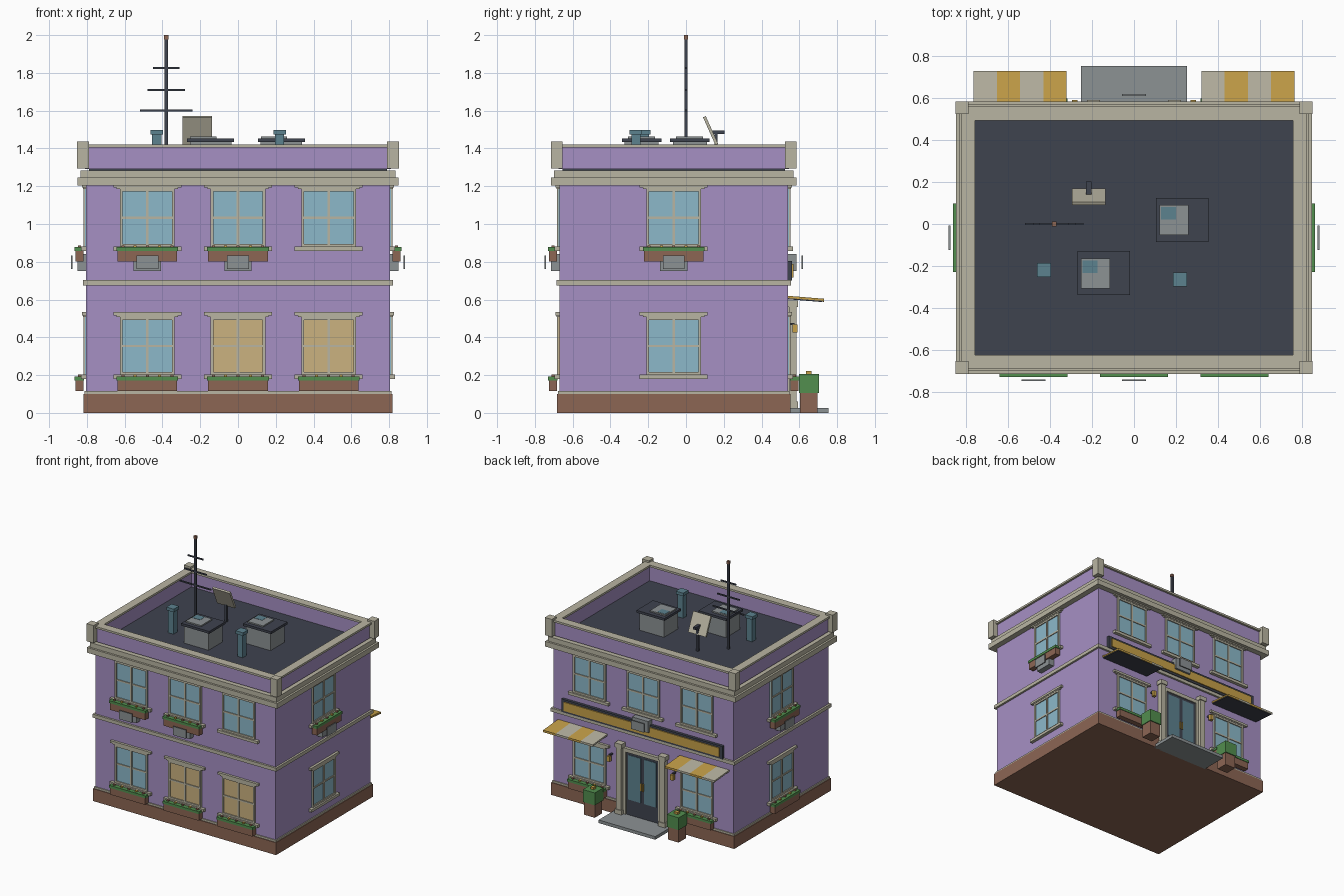
import bpy, bmesh
from mathutils import Matrix, Vector

if "Cube" in bpy.data.objects:
    bpy.data.objects.remove(bpy.data.objects["Cube"])

def lin(c):
    c /= 255
    return c / 12.92 if c <= 0.04045 else ((c + 0.055) / 1.055) ** 2.4

PALETTE = {
    "wall_purple": (166, 144, 196), "trim_cream": (185, 181, 162),
    "brick_brown": (140, 102, 84), "glass_blue": (140, 185, 202),
    "lit_window": (203, 178, 128), "slate_dark": (63, 67, 79),
    "metal_grey": (140, 146, 148), "leaf_green": (82, 142, 78),
    "gold": (198, 160, 72), "vent_teal": (92, 130, 143)}
MATS = {}
for n, rgb in PALETTE.items():
    MATS[n] = bpy.data.materials.new(n)
    MATS[n].diffuse_color = (*[lin(c) for c in rgb], 1)
WALL, TRIM, BRICK, GLASS, LIT, DARK, GREY, GREEN, GOLD, TEAL = PALETTE

def part(name, boxes):
    """One object from boxes: (material, x0, x1, y0, y1, z0, z1[, tilt about x])."""
    bm, me = bmesh.new(), bpy.data.meshes.new(name)
    used = []
    for mat, x0, x1, y0, y1, z0, z1, *tilt in boxes:
        if mat not in used:
            used.append(mat)
            me.materials.append(MATS[mat])
        m = Matrix.Translation(((x0 + x1) / 2, (y0 + y1) / 2, (z0 + z1) / 2))
        if tilt:
            m = m @ Matrix.Rotation(tilt[0], 4, 'X')
        m = m @ Matrix.Diagonal((abs(x1 - x0), abs(y1 - y0), abs(z1 - z0), 1))
        geo = bmesh.ops.create_cube(bm, size=1, matrix=m)
        for f in {f for v in geo["verts"] for f in v.link_faces}:
            f.material_index = used.index(mat)
    bm.to_mesh(me)
    bm.free()
    ob = bpy.data.objects.new(name, me)
    bpy.context.collection.objects.link(ob)
    return ob

X, YF, YB = 0.805, -0.67, 0.54      # wall planes
YC = (YF + YB) / 2

def on_wall(side, mat, u0, u1, d0, d1, z0, z1):
    """Box on a wall: u runs along the wall, d is the distance out of it."""
    if side == "front":
        return (mat, u0, u1, YF - d1, YF - d0, z0, z1)
    if side == "back":
        return (mat, u0, u1, YB + d0, YB + d1, z0, z1)
    if side == "right":
        return (mat, X + d0, X + d1, u0, u1, z0, z1)
    return (mat, -X - d1, -X - d0, u0, u1, z0, z1)

def slab(mat, off, z0, z1):
    return (mat, -X - off, X + off, YF - off, YB + off, z0, z1)

def ring(mat, outer, inner, z0, z1):
    """Rectangular ring; offsets are measured from the wall planes."""
    xo, xi = X + outer, X + inner
    return [(mat, -xo, xo, YF - outer, YF - inner, z0, z1),
            (mat, -xo, xo, YB + inner, YB + outer, z0, z1),
            (mat, -xo, -xi, YF - inner, YB + inner, z0, z1),
            (mat, xi, xo, YF - inner, YB + inner, z0, z1)]

# building shell
part("walls", [slab(WALL, 0, 0.05, 1.22)])
part("brick_base", [slab(BRICK, 0.014, 0, 0.1)])
part("base_trim", [slab(TRIM, 0.008, 0.1, 0.115)])
part("floor_band", [slab(TRIM, 0.016, 0.675, 0.703)])
part("cornice", [slab(TRIM, 0.046, 1.203, 1.245), slab(TRIM, 0.03, 1.245, 1.283)])
part("roof_deck", [slab(DARK, -0.015, 1.28, 1.29)])
part("parapet", ring(WALL, 0.005, -0.035, 1.29, 1.406))
part("parapet_cap", ring(TRIM, 0.022, -0.045, 1.406, 1.422))
part("corner_posts", [
    (TRIM, sx * 0.79, sx * 0.852, y, y + 0.062, 1.295, 1.437)
    for sx in (-1, 1) for y in (-0.716, 0.524)])

def window(name, side, u, z, glass=GLASS):
    """z is the bottom of the frame."""
    w, h, t = 0.145, 0.305, 0.014
    def b(mat, u0, u1, d, z0, z1):
        return on_wall(side, mat, u + u0, u + u1, 0, d, z + z0, z + z1)
    part(name, [
        b(glass, -w, w, 0.005, 0, h),
        b(TRIM, -w, -w + t, 0.014, 0, h), b(TRIM, w - t, w, 0.014, 0, h),
        b(TRIM, -w, w, 0.0135, 0, t), b(TRIM, -w, w, 0.0135, h - t, h),
        b(TRIM, -0.007, 0.007, 0.012, 0, h),
        b(TRIM, -w, w, 0.011, h / 2 - 0.006, h / 2 + 0.006),
        b(TRIM, -0.162, 0.162, 0.016, h, h + 0.012),
        b(TRIM, -0.18, 0.18, 0.02, h + 0.008, h + 0.026),
        b(TRIM, -0.18, 0.18, 0.026, -0.022, 0)])

def flower_box(name, side, u, z):
    """z is the top of the wooden box."""
    boxes = [on_wall(side, BRICK, u - 0.158, u + 0.158, 0.012, 0.056, z - 0.058, z),
             on_wall(side, GREEN, u - 0.163, u + 0.163, 0.01, 0.06, z - 0.003, z + 0.017)]
    for i in range(5):
        c = u + (i - 2) * 0.065
        boxes.append(on_wall(side, (BRICK, GOLD)[i % 2], c - 0.008, c + 0.008,
                             0.027, 0.043, z + 0.017, z + 0.027))
    part(name, boxes)

def cooler(name, side, u):
    part(name, [on_wall(side, GREY, u - 0.072, u + 0.072, 0, 0.046, 0.75, 0.842),
                on_wall(side, GREY, u - 0.058, u + 0.058, 0.072, 0.08, 0.762, 0.832)])

UP, LOW = 0.88, 0.202
# front and back windows
for i, u in enumerate((-0.48, 0, 0.48)):
    window(f"front_upper_window_{i}", "front", u, UP)
    window(f"front_lower_window_{i}", "front", u, LOW, LIT if i else GLASS)
    flower_box(f"front_lower_flower_box_{i}", "front", u, 0.175)
    window(f"back_upper_window_{i}", "back", u, UP)
    if i < 2:
        flower_box(f"front_upper_flower_box_{i}", "front", u, 0.86)
        cooler(f"front_cooler_{i}", "front", u)
    if u:
        window(f"back_lower_window_{i}", "back", u, LOW)
        flower_box(f"back_flower_box_{i}", "back", u, 0.175)
cooler("back_cooler", "back", 0)
# side windows
for side in ("left", "right"):
    window(side + "_upper_window", side, YC, UP)
    window(side + "_lower_window", side, YC, LOW)
    flower_box(side + "_upper_flower_box", side, YC, 0.86)
    cooler(side + "_cooler", side, YC)
flower_box("left_lower_flower_box", "left", YC, 0.175)

# shop sign
part("shop_sign", [on_wall("back", DARK, -0.72, 0.72, 0, 0.022, 0.7, 0.805),
                   on_wall("back", GOLD, -0.695, 0.695, 0.02, 0.03, 0.717, 0.788)])
# entrance
def bk(mat, u0, u1, d0, d1, z0, z1):
    return on_wall("back", mat, u0, u1, d0, d1, z0, z1)

door = [bk(DARK, -0.15, 0.15, 0, 0.016, 0.02, 0.54),
        bk(TRIM, -0.17, 0.17, 0, 0.025, 0.53, 0.56)]
for s in (-1, 1):
    door += [bk(TRIM, s * 0.145, s * 0.168, 0, 0.024, 0.02, 0.54),
             bk(TEAL, s * 0.015, s * 0.125, 0.01, 0.02, 0.15, 0.51),
             bk(GOLD, s * 0.006, s * 0.012, 0.01, 0.028, 0.25, 0.31)]
part("door", door)
part("entrance_step", [(GREY, -0.253, 0.253, YB, 0.755, 0, 0.025)])
for s, n in ((-1, "left"), (1, "right")):
    part(n + "_pillar", [
        bk(TRIM, s * 0.17, s * 0.218, 0.005, 0.045, 0.02, 0.58),
        bk(TRIM, s * 0.163, s * 0.225, 0, 0.052, 0.02, 0.06),
        bk(TRIM, s * 0.163, s * 0.225, 0, 0.052, 0.56, 0.595)])
    part(n + "_lamp", [bk(DARK, s * 0.276, s * 0.29, 0, 0.035, 0.465, 0.477),
                       bk(GOLD, s * 0.27, s * 0.296, 0.025, 0.051, 0.425, 0.468)])
    x = s * 0.375
    part(n + "_planter", [
        (BRICK, x - 0.047, x + 0.047, 0.603, 0.697, 0, 0.105),
        (GREEN, x - 0.053, x + 0.053, 0.597, 0.705, 0.105, 0.205),
        (GOLD, x - 0.015, x + 0.015, 0.635, 0.665, 0.205, 0.222)])
    # striped awning with a front valance
    x0 = 0.322 if s > 0 else -0.766
    awn = []
    for i in range(4):
        m, a = (TRIM, GOLD)[i % 2], x0 + i * 0.111
        awn += [(m, a, a + 0.111, YB, 0.73, 0.6, 0.612, -0.08),
                (m, a, a + 0.111, 0.724, 0.731, 0.588, 0.604)]
    awn.append((DARK, x0 + 0.005, x0 + 0.439, YB, 0.724, 0.594, 0.6, -0.08))
    part(n + "_awning", awn)

# roof units with lids and hatch panels
for i, (x, y) in enumerate(((-0.145, -0.235), (0.23, 0.02))):
    part(f"roof_unit_{i}", [
        (GREY, x - 0.11, x + 0.11, y - 0.09, y + 0.09, 1.285, 1.435),
        (DARK, x - 0.125, x + 0.125, y - 0.105, y + 0.105, 1.433, 1.452),
        (GREY, x - 0.108, x + 0.03, y - 0.072, y + 0.07, 1.45, 1.462),
        (TEAL, x - 0.1, x - 0.03, y + 0.002, y + 0.06, 1.46, 1.464)])
# vents
for i, (x, y) in enumerate(((-0.43, -0.22), (0.22, -0.265))):
    part(f"roof_vent_{i}", [
        (TEAL, x - 0.024, x + 0.024, y - 0.024, y + 0.024, 1.285, 1.475),
        (TEAL, x - 0.033, x + 0.033, y - 0.033, y + 0.033, 1.473, 1.498)])
# antenna
ax = -0.38
part("antenna", [(DARK, ax - 0.009, ax + 0.009, -0.009, 0.009, 1.285, 1.985),
                 (BRICK, ax - 0.011, ax + 0.011, -0.011, 0.011, 1.978, 2.0)]
     + [(DARK, ax - w, ax + w, -0.005, 0.005, z - 0.005, z + 0.005)
        for z, w in ((1.6, 0.14), (1.71, 0.1), (1.825, 0.07))])
# tilted dish panel on a post
part("dish_panel", [(TRIM, -0.295, -0.137, 0.122, 0.138, 1.415, 1.575, 0.42),
                    (DARK, -0.228, -0.204, 0.14, 0.203, 1.477, 1.496),
                    (DARK, -0.225, -0.207, 0.15, 0.168, 1.285, 1.485)])

for m in bpy.data.materials:
    if m.users and not m.is_grease_pencil:
        m.use_nodes = True
        m.node_tree.nodes["Principled BSDF"].inputs["Base Color"].default_value = m.diffuse_color
